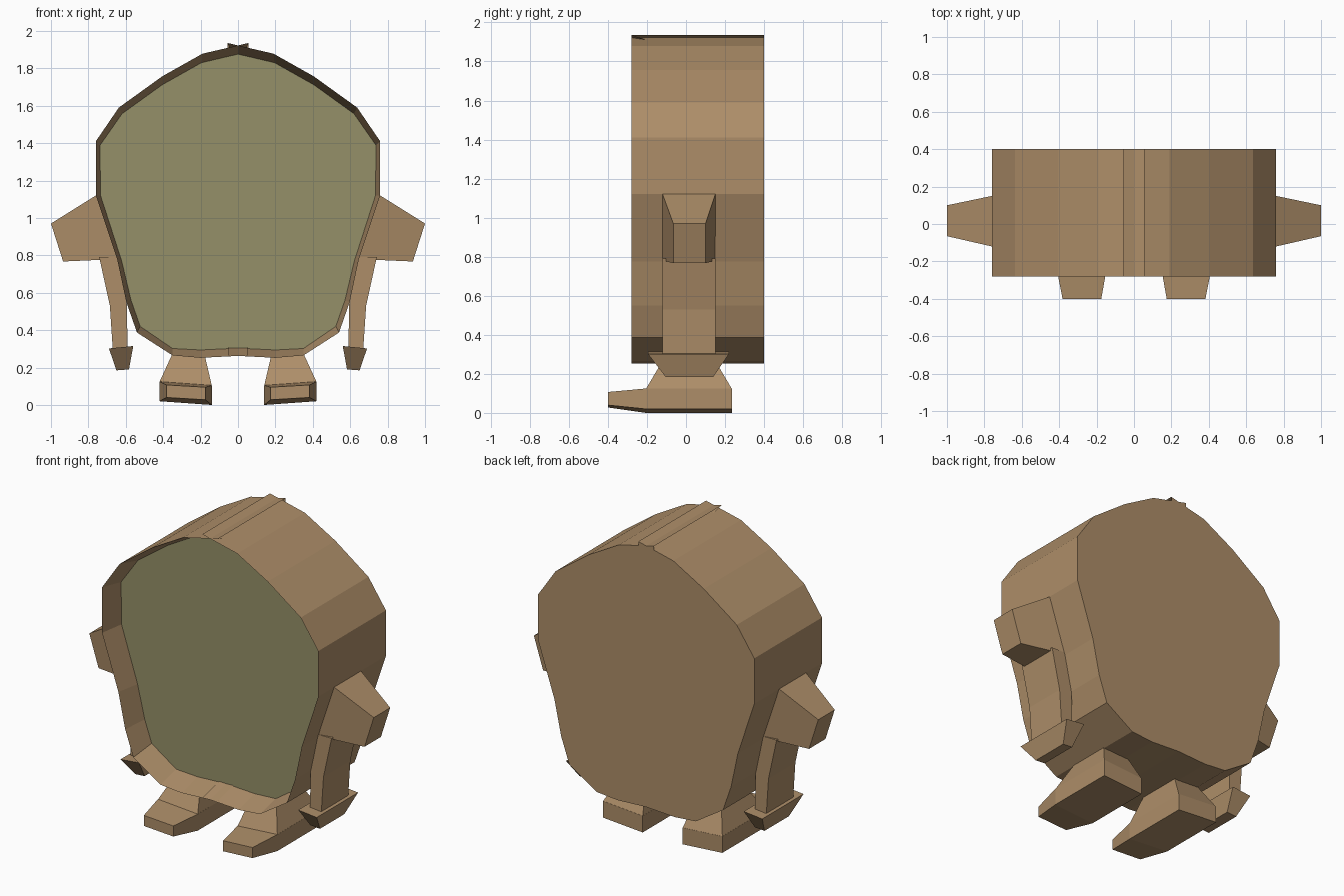
import bpy, bmesh

if "Cube" in bpy.data.objects:
    bpy.data.objects.remove(bpy.data.objects["Cube"])


def material(name, color):
    m = bpy.data.materials.new(name)
    m.diffuse_color = (*color, 1)
    m.use_nodes = True
    m.node_tree.nodes["Principled BSDF"].inputs["Base Color"].default_value = m.diffuse_color
    return m


BROWN = material("brown", (0.42, 0.27, 0.14))
GREEN = material("olive", (0.30, 0.28, 0.14))


def loft(name, rings, cap_ends=True, closed=True, face_mats=(BROWN,)):
    """Join rings of points with quads, cap both ends, mirror across x."""
    bm = bmesh.new()
    loops = [[bm.verts.new(p) for p in ring] for ring in rings]
    n = len(rings[0])
    for a, b in zip(loops, loops[1:]):
        for i in range(n if closed else n - 1):
            j = (i + 1) % n
            bm.faces.new((a[i], a[j], b[j], b[i]))
    first = bm.faces.new(loops[0])
    last = bm.faces.new(loops[-1][::-1])
    last.material_index = len(face_mats) - 1
    bmesh.ops.recalc_face_normals(bm, faces=bm.faces)
    me = bpy.data.meshes.new(name)
    bm.to_mesh(me)
    bm.free()
    for m in face_mats:
        me.materials.append(m)
    ob = bpy.data.objects.new(name, me)
    bpy.context.collection.objects.link(ob)
    mod = ob.modifiers.new("mirror", 'MIRROR')
    mod.use_mirror_merge = False
    return ob


def rect_xz(x0, x1, z0, z1, y, tilt=0.0):
    return [(x0, y, z0), (x1, y, z0 + tilt), (x1, y, z1 + tilt), (x0, y, z1)]


def rect_xy(x0, x1, y0, y1, z0, z1):
    return [(x0, y0, z0), (x1, y0, z1), (x1, y1, z1), (x0, y1, z0)]


# Body: half outline, slightly overlapping its mirror image at the centre line
outer = [(-0.055, 1.935), (0.19, 1.878), (0.405, 1.757), (0.637, 1.59),
         (0.76, 1.41), (0.76, 1.12), (0.645, 0.775), (0.597, 0.55),
         (0.54, 0.387), (0.35, 0.265), (0.20, 0.252), (-0.05, 0.265)]
inner = [(-0.04, 1.885), (0.195, 1.83), (0.405, 1.712), (0.62, 1.557),
         (0.738, 1.388), (0.735, 1.12), (0.622, 0.77), (0.572, 0.56),
         (0.523, 0.42), (0.35, 0.302), (0.20, 0.294), (-0.05, 0.306)]
loft("body", [[(x, 0.40, z) for x, z in outer],
              [(x, -0.28, z) for x, z in outer],
              [(x, -0.12, z) for x, z in inner]],
     closed=False, face_mats=(BROWN, GREEN))

# Shoulders: blocks tapering outward
loft("shoulders", [
    [(0.76, -0.12, 1.12), (0.76, 0.15, 1.12), (0.645, 0.15, 0.78), (0.645, -0.12, 0.78)],
    [(1.0, -0.065, 0.97), (1.0, 0.10, 0.97), (0.935, 0.10, 0.767), (0.935, -0.065, 0.767)]])

# Forearms: bent bars hanging below the shoulders
loft("forearms", [
    rect_xy(0.64, 0.742, -0.12, 0.15, 0.79, 0.79),
    rect_xy(0.595, 0.685, -0.12, 0.15, 0.55, 0.53),
    rect_xy(0.59, 0.67, -0.12, 0.15, 0.305, 0.305)])

# Hands: wedges tapering down
loft("hands", [
    rect_xy(0.56, 0.69, -0.195, 0.22, 0.315, 0.302),
    rect_xy(0.583, 0.65, -0.105, 0.14, 0.19, 0.185)])

# Feet: slightly tilted blocks with a narrower toe
loft("feet", [
    rect_xz(0.14, 0.42, 0.0, 0.105, 0.235, 0.02),
    rect_xz(0.14, 0.42, 0.0, 0.105, -0.205, 0.02),
    rect_xz(0.175, 0.382, 0.028, 0.095, -0.40, 0.012)])

# Ankles: flared blocks joining feet to body
loft("ankles", [
    rect_xy(0.18, 0.35, -0.115, 0.145, 0.275, 0.275),
    rect_xy(0.14, 0.42, -0.205, 0.235, 0.103, 0.123)])
